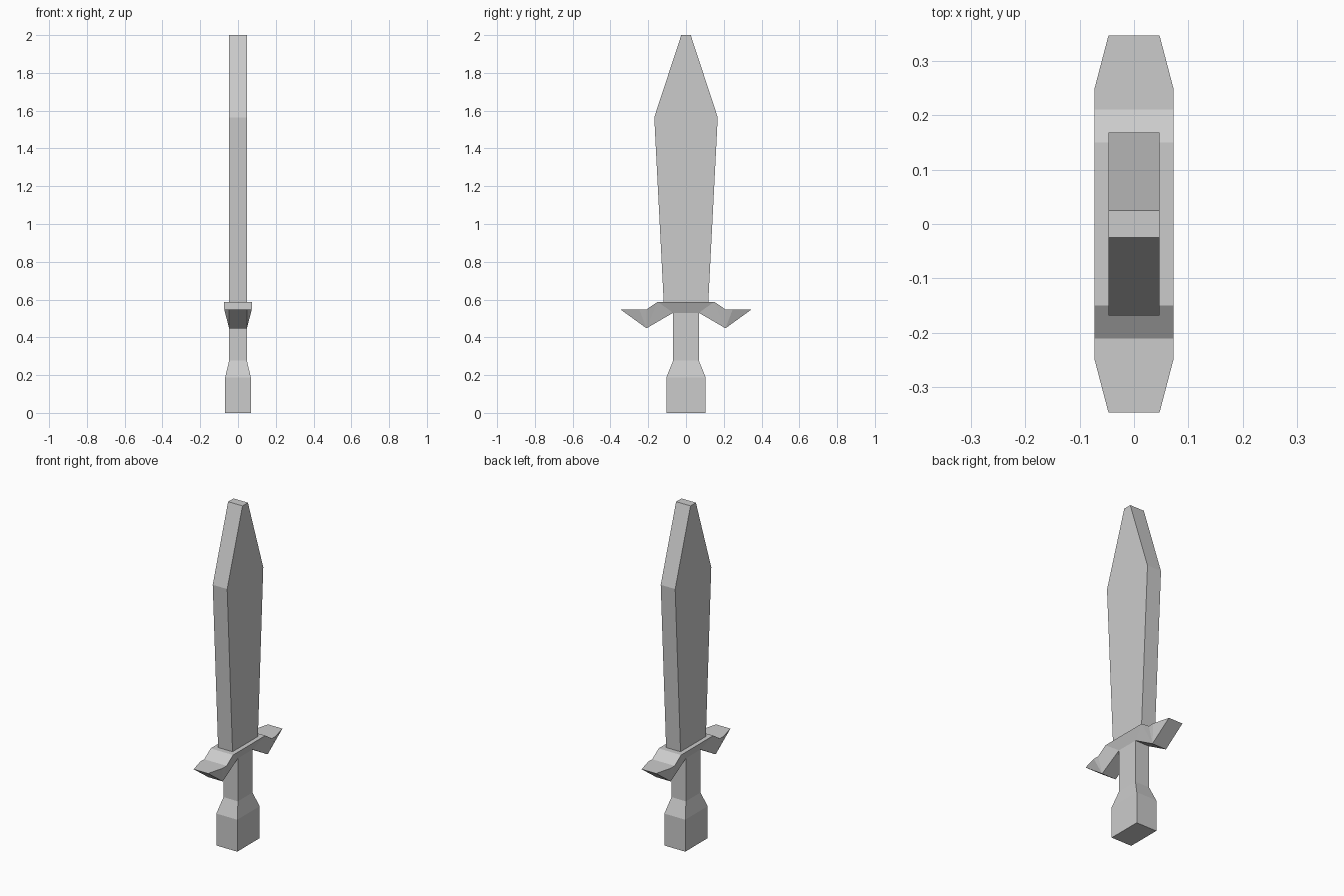
import bpy, bmesh

if "Cube" in bpy.data.objects:
    bpy.data.objects.remove(bpy.data.objects["Cube"])


def finish(name, bm):
    bmesh.ops.recalc_face_normals(bm, faces=bm.faces)
    me = bpy.data.meshes.new(name)
    bm.to_mesh(me)
    bm.free()
    ob = bpy.data.objects.new(name, me)
    bpy.context.collection.objects.link(ob)
    return ob


def loft(name, sections, cap_bottom, cap_top):
    """Stack rectangular sections (half x, half y, z)."""
    bm = bmesh.new()
    rings = [[bm.verts.new((sx * hx, sy * hy, z))
              for sx, sy in ((-1, -1), (1, -1), (1, 1), (-1, 1))]
             for hx, hy, z in sections]
    for a, b in zip(rings, rings[1:]):
        for i in range(4):
            j = (i + 1) % 4
            bm.faces.new((a[i], a[j], b[j], b[i]))
    if cap_bottom:
        bm.faces.new(rings[0])
    if cap_top:
        bm.faces.new(rings[-1])
    return finish(name, bm)


# Blade: flat slab that widens, then narrows to a blunt tip
loft("blade", [(0.047, 0.118, 0.588), (0.047, 0.168, 1.565),
               (0.047, 0.025, 2.0)], False, True)

# Grip with a flared pommel
loft("grip", [(0.068, 0.104, 0.0), (0.068, 0.104, 0.188),
              (0.047, 0.068, 0.277), (0.047, 0.068, 0.53)], True, False)

# Crossguard: wide upper edge, narrow lower edge, drooping pointed wings
points = {"top": (0.073, 0.15, 0.588), "dip": (0.073, 0.21, 0.547),
          "shoulder": (0.073, 0.247, 0.547), "tip": (0.047, 0.346, 0.547),
          "low": (0.047, 0.209, 0.448), "root": (0.047, 0.068, 0.53)}
bm = bmesh.new()
v = {(k, sx, sy): bm.verts.new((sx * x, sy * y, z))
     for k, (x, y, z) in points.items() for sx in (-1, 1) for sy in (-1, 1)}
for sy in (-1, 1):
    # wing surfaces spanning the thickness
    for a, b in (("top", "dip"), ("tip", "low"), ("low", "root")):
        bm.faces.new([v[a, -1, sy], v[a, 1, sy], v[b, 1, sy], v[b, -1, sy]])
    bm.faces.new([v["dip", -1, sy], v["shoulder", -1, sy], v["tip", -1, sy],
                  v["tip", 1, sy], v["shoulder", 1, sy], v["dip", 1, sy]])
    # wing sides
    for sx in (-1, 1):
        for keys in (("tip", "shoulder", "low"), ("shoulder", "dip", "low"),
                     ("dip", "top", "low"), ("top", "root", "low")):
            bm.faces.new([v[k, sx, sy] for k in keys])
# centre sides and top
for sx in (-1, 1):
    bm.faces.new([v["top", sx, -1], v["top", sx, 1],
                  v["root", sx, 1], v["root", sx, -1]])
bm.faces.new([v["top", -1, -1], v["top", 1, -1],
              v["top", 1, 1], v["top", -1, 1]])
finish("crossguard", bm)
